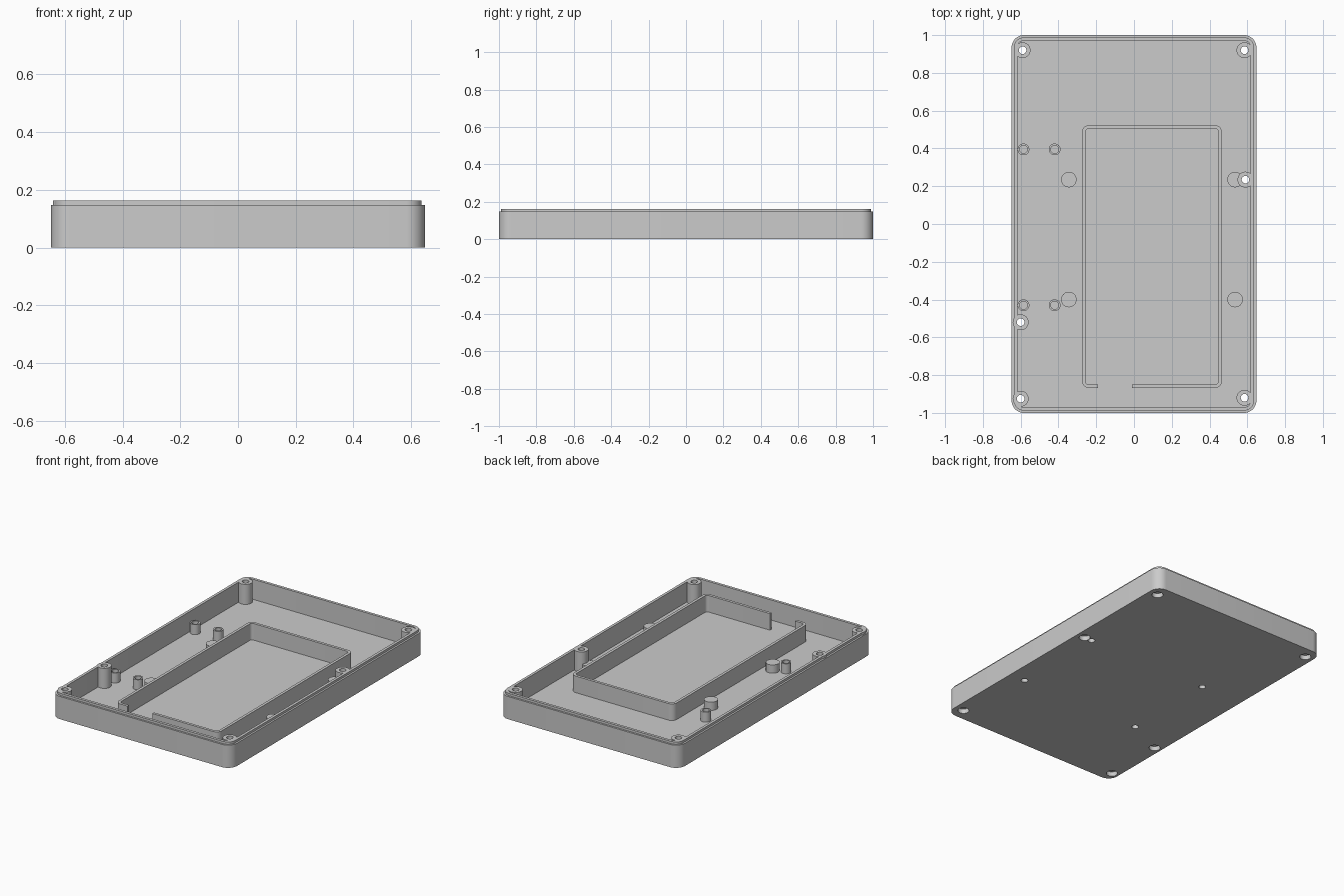
import bpy, bmesh, math

if "Cube" in bpy.data.objects:
    bpy.data.objects.remove(bpy.data.objects["Cube"], do_unlink=True)

grey = bpy.data.materials.new("plain_grey")
grey.use_nodes = True
GREY = (0.6, 0.6, 0.6, 1)
grey.diffuse_color = GREY
grey.node_tree.nodes["Principled BSDF"].inputs["Base Color"].default_value = GREY

FLOOR, RIM, LIP = 0.032, 0.148, 0.163
HALF_X, HALF_Y, CORNER = 0.648, 1.0, 0.065


def rounded_rect(x0, x1, y0, y1, r, n=10):
    """Counter-clockwise outline starting at the front right corner."""
    pts = []
    centres = [(x1 - r, y0 + r), (x1 - r, y1 - r), (x0 + r, y1 - r), (x0 + r, y0 + r)]
    for k, (cx, cy) in enumerate(centres):
        for i in range(n + 1):
            a = math.pi / 2 * (k - 1 + i / n)
            pts.append((cx + r * math.cos(a), cy + r * math.sin(a)))
    return pts


def bridge(bm, a, b):
    for i in range(len(a)):
        j = (i + 1) % len(a)
        bm.faces.new((a[i], a[j], b[j], b[i]))


def stack(bm, rings):
    """Closed solid from (outline, height) rings, capped at both ends."""
    loops = [[bm.verts.new((x, y, z)) for x, y in pts] for pts, z in rings]
    for a, b in zip(loops, loops[1:]):
        bridge(bm, a, b)
    bm.faces.new(loops[0][::-1])
    bm.faces.new(loops[-1])


def circle(x, y, r, n=32):
    return [(x + r * math.cos(2 * math.pi * i / n), y + r * math.sin(2 * math.pi * i / n))
            for i in range(n)]


def turned(bm, x, y, profile):
    stack(bm, [(circle(x, y, r), z) for r, z in profile])


def finish(name, bm):
    bmesh.ops.recalc_face_normals(bm, faces=bm.faces)
    mesh = bpy.data.meshes.new(name)
    bm.to_mesh(mesh)
    bm.free()
    mesh.materials.append(grey)
    obj = bpy.data.objects.new(name, mesh)
    bpy.context.collection.objects.link(obj)
    return obj


def inset_outline(d):
    return rounded_rect(-HALF_X + d, HALF_X - d, -HALF_Y + d, HALF_Y - d, CORNER - d)


# Tray with a stepped lip around the rim
bm = bmesh.new()
outer, step, inner = inset_outline(0), inset_outline(0.012), inset_outline(0.03)
stack(bm, [(outer, 0), (outer, RIM), (step, RIM), (step, LIP), (inner, LIP), (inner, FLOOR)])
tray = finish("tray", bm)

# Positions of the fixings
screws = [(-0.59, 0.92), (0.585, 0.92), (-0.6, -0.925), (0.585, -0.92),
          (0.59, 0.235), (-0.6, -0.52)]
standoffs = [(x, y) for x in (-0.585, -0.42) for y in (0.395, -0.43)]
pegs = [(x, y) for x in (-0.345, 0.535) for y in (0.235, -0.4)]

# Solid posts, rooted inside the floor
solids = [tray]
for name, places, radius, top in (("screw_post", screws, 0.042, LIP),
                                  ("board_standoff", standoffs, 0.031, 0.097),
                                  ("support_peg", pegs, 0.041, 0.086)):
    for x, y in places:
        bm = bmesh.new()
        turned(bm, x, y, [(radius, 0.01), (radius, top)])
        solids.append(finish(name, bm))

# Hole cutter: counterbored screw holes, standoff bores, peg bores from below
bm = bmesh.new()
for x, y in screws:
    turned(bm, x, y, [(0.034, -0.02), (0.034, 0.03), (0.02, 0.03), (0.02, 0.2)])
for x, y in standoffs:
    turned(bm, x, y, [(0.021, 0.036), (0.021, 0.2)])
for x, y in pegs:
    turned(bm, x, y, [(0.021, -0.02), (0.021, 0.06)])
cutter = finish("hole_cutter", bm)
cutter.hide_render = True

for obj in solids:
    mod = obj.modifiers.new("holes", 'BOOLEAN')
    mod.operation = 'DIFFERENCE'
    mod.solver = 'EXACT'
    mod.object = cutter
    bpy.context.view_layer.objects.active = obj
    bpy.ops.object.modifier_apply(modifier=mod.name)
bpy.data.objects.remove(cutter, do_unlink=True)

# Inner compartment wall with an opening at the front
X0, X1, Y0, Y1, T = -0.275, 0.465, -0.868, 0.523, 0.018
GAP0, GAP1 = -0.19, -0.01
out_path = [(GAP1, Y0)] + rounded_rect(X0, X1, Y0, Y1, 0.036) + [(GAP0, Y0)]
in_path = ([(GAP1, Y0 + T)] + rounded_rect(X0 + T, X1 - T, Y0 + T, Y1 - T, 0.018)
           + [(GAP0, Y0 + T)])
bm = bmesh.new()
stack(bm, [(out_path + in_path[::-1], FLOOR - 0.01), (out_path + in_path[::-1], 0.14)])
wall = finish("compartment_wall", bm)

# Smooth curved sides, crisp edges
bpy.ops.object.select_all(action='DESELECT')
for obj in solids + [wall]:
    obj.select_set(True)
bpy.context.view_layer.objects.active = tray
bpy.ops.object.shade_smooth_by_angle(angle=math.radians(30))
